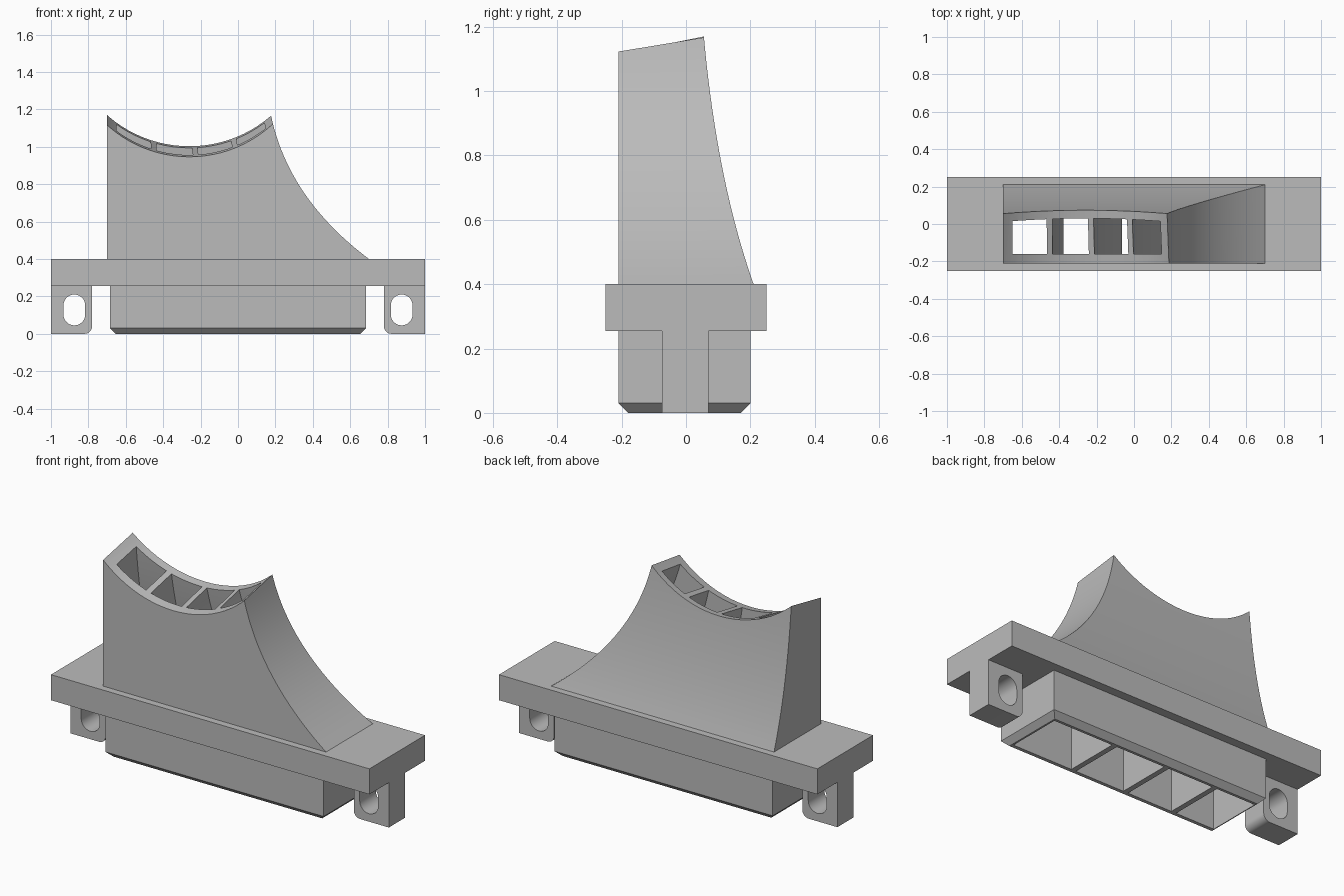
import bpy, bmesh
from math import sin, cos, pi

if "Cube" in bpy.data.objects:
    bpy.data.objects.remove(bpy.data.objects["Cube"])

grey = bpy.data.materials.new("light grey")
grey.use_nodes = True
colour = (0.5, 0.5, 0.5, 1)
grey.diffuse_color = colour
grey.node_tree.nodes["Principled BSDF"].inputs["Base Color"].default_value = colour


def loft(name, rings):
    """Closed solid through a list of rings with equal point counts."""
    bm = bmesh.new()
    loops = [[bm.verts.new(p) for p in ring] for ring in rings]
    n = len(loops[0])
    for a, b in zip(loops, loops[1:]):
        for i in range(n):
            j = (i + 1) % n
            bm.faces.new((a[i], a[j], b[j], b[i]))
    bm.faces.new(loops[0])
    bm.faces.new(loops[-1])
    bmesh.ops.recalc_face_normals(bm, faces=bm.faces)
    mesh = bpy.data.meshes.new(name)
    bm.to_mesh(mesh)
    bm.free()
    mesh.materials.append(grey)
    ob = bpy.data.objects.new(name, mesh)
    bpy.context.collection.objects.link(ob)
    return ob


def rect(x0, x1, y0, y1, z):
    return [(x0, y0, z), (x1, y0, z), (x1, y1, z), (x0, y1, z)]


def prism(name, outline, y0, y1, shear=0):
    """Extrude an x-z outline along y, optionally rising with y."""
    return loft(name, [[(x, y, z + shear * y) for x, z in outline] for y in (y0, y1)])


def arc(cx, cz, r, start, end, steps):
    angles = [start + (end - start) * i / steps for i in range(steps + 1)]
    return [(cx + r * cos(a), cz + r * sin(a)) for a in angles]


def activate(ob):
    bpy.ops.object.select_all(action='DESELECT')
    ob.select_set(True)
    bpy.context.view_layer.objects.active = ob


def cut(ob, cutters):
    activate(ob)
    for c in cutters:
        c.hide_render = True
        mod = ob.modifiers.new("cut", 'BOOLEAN')
        mod.operation = 'DIFFERENCE'
        mod.solver = 'EXACT'
        mod.object = c
        bpy.ops.object.modifier_apply(modifier=mod.name)


def smooth(ob):
    activate(ob)
    bpy.ops.object.shade_smooth_by_angle(angle=0.5)


def bezier(a, b, c, t):
    return a * (1 - t) ** 2 + 2 * b * t * (1 - t) + c * t * t


# Duct outline as it rises: right edge, back edge and height
STEPS = 24
levels = []
for i in range(STEPS + 1):
    t = 1.05 * i / STEPS
    levels.append((bezier(0.70, 0.265, 0.175, t), bezier(0.21, 0.095, 0.055, t),
                   bezier(0.40, 0.726, 1.175, t), t))

# Solid parts
duct = loft("curved_duct", [rect(-0.70, x, -0.21, y, z) for x, y, z, t in levels])
plate = loft("mounting_plate", [rect(-1, 1, -0.25, 0.25, z) for z in (0.255, 0.40)])
plug = loft("plug", [rect(-0.685 + d, 0.685 - d, -0.21 + d, 0.20 - d, z)
                     for d, z in ((0.03, 0), (0, 0.03), (0, 0.255))])

# Saddle cut across the top of the duct
saddle = prism("saddle_cutter", arc(-0.26, 1.642, 0.654, 0, 2 * pi * 95 / 96, 95),
               -0.5, 0.5, 0.2)
cut(duct, [saddle])

# Four air channels, leaving thin curved dividers between them
bottom = (0, 0.2, 0.44, 0.7, 1)
top = (0, 0.25, 0.52, 0.78, 1)
LEFT = -0.65
channels = []
for k in range(4):
    rings = []
    for x, y, z, t in [(0.70, 0.21, -0.05, 0)] + levels:
        width = min(0.645, x - 0.045) - LEFT
        f0, f1 = (bottom[j] + (top[j] - bottom[j]) * t for j in (k, k + 1))
        x0 = LEFT + width * f0 + (0.015 if k > 0 else 0)
        x1 = LEFT + width * f1 - (0.015 if k < 3 else 0)
        rings.append(rect(x0, x1, -0.16, min(0.155, y - 0.045), z))
    channels.append(loft("channel_cutter", rings))
for ob in (duct, plate, plug):
    cut(ob, channels)
    smooth(ob)

# Slotted tabs at both ends
slot_outline = (arc(0.875, 0.152, 0.058, 0, pi, 16)
                + arc(0.875, 0.103, 0.058, pi, 2 * pi, 16))
tab_outline = [(1, 0.255), (0.78, 0.255)] + arc(0.82, 0.04, 0.04, pi, 1.5 * pi, 8) + [(1, 0)]
tools = [saddle] + channels
for side, s in (("left", 1), ("right", -1)):
    tab = prism(side + "_tab", [(s * x, z) for x, z in tab_outline], -0.075, 0.07)
    slot = prism("slot_cutter", [(s * x, z) for x, z in slot_outline], -0.2, 0.2)
    cut(tab, [slot])
    smooth(tab)
    tools.append(slot)

for ob in tools:
    bpy.data.objects.remove(ob)
